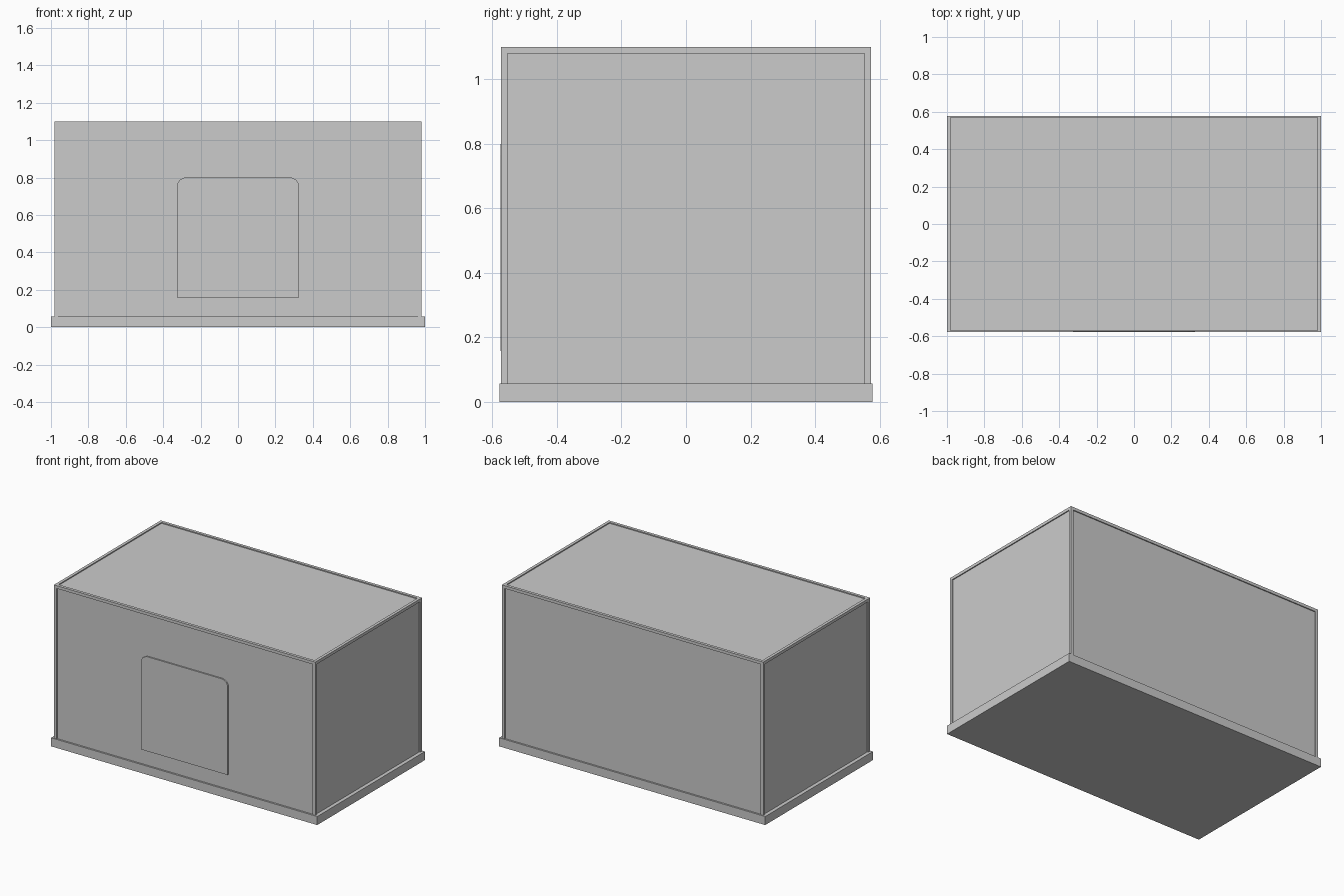
import bpy, bmesh

if "Cube" in bpy.data.objects:
    bpy.data.objects.remove(bpy.data.objects["Cube"])

HX, HY, TOP, BASE = 0.982, 0.573, 1.10, 0.058   # frame half sizes, top and base height
BAR, REC = 0.02, 0.007                           # frame bar width and panel recess


def box(name, x0, x1, y0, y1, z0, z1):
    bm = bmesh.new()
    bmesh.ops.create_cube(bm, size=1)
    for v in bm.verts:
        v.co.x = x1 if v.co.x > 0 else x0
        v.co.y = y1 if v.co.y > 0 else y0
        v.co.z = z1 if v.co.z > 0 else z0
    return finish(name, bm)


def finish(name, bm):
    bmesh.ops.recalc_face_normals(bm, faces=bm.faces)
    mesh = bpy.data.meshes.new(name)
    bm.to_mesh(mesh)
    bm.free()
    ob = bpy.data.objects.new(name, mesh)
    bpy.context.collection.objects.link(ob)
    return ob


# base slab
box("base", -1, 1, -0.578, 0.578, 0, BASE)

# corner posts, top rails and recessed wall panels
for s, side in ((-1, "left"), (1, "right")):
    x0, x1 = sorted((s * HX, s * (HX - BAR)))
    for t, end in ((-1, "front"), (1, "back")):
        y0, y1 = sorted((t * HY, t * (HY - BAR)))
        box(f"post_{end}_{side}", x0, x1, y0, y1, BASE, TOP - BAR)
    box(f"top_rail_{side}", x0, x1, -HY, HY, TOP - BAR, TOP)
    p0, p1 = sorted((s * (HX - REC), s * (HX - BAR)))
    box(f"wall_{side}", p0, p1, -HY + BAR, HY - BAR, BASE, TOP - BAR)

for t, end in ((-1, "front"), (1, "back")):
    y0, y1 = sorted((t * HY, t * (HY - BAR)))
    box(f"top_rail_{end}", -HX + BAR, HX - BAR, y0, y1, TOP - BAR, TOP)
    p0, p1 = sorted((t * (HY - REC), t * (HY - BAR)))
    box(f"wall_{end}", -HX + BAR, HX - BAR, p0, p1, BASE, TOP - BAR)

# recessed roof panel
box("roof", -HX + BAR, HX - BAR, -HY + BAR, HY - BAR, TOP - BAR, TOP - REC)

# door panel on the front with clipped upper corners
half = [(0.325, 0.158), (0.325, 0.765), (0.312, 0.787), (0.285, 0.80)]
outline = half + [(-x, z) for x, z in reversed(half)]
bm = bmesh.new()
face = bm.faces.new([bm.verts.new((x, -0.575, z)) for x, z in outline])
ext = bmesh.ops.extrude_face_region(bm, geom=[face])
for v in ext["geom"]:
    if isinstance(v, bmesh.types.BMVert):
        v.co.y = -HY + REC + 0.003
finish("door", bm)
